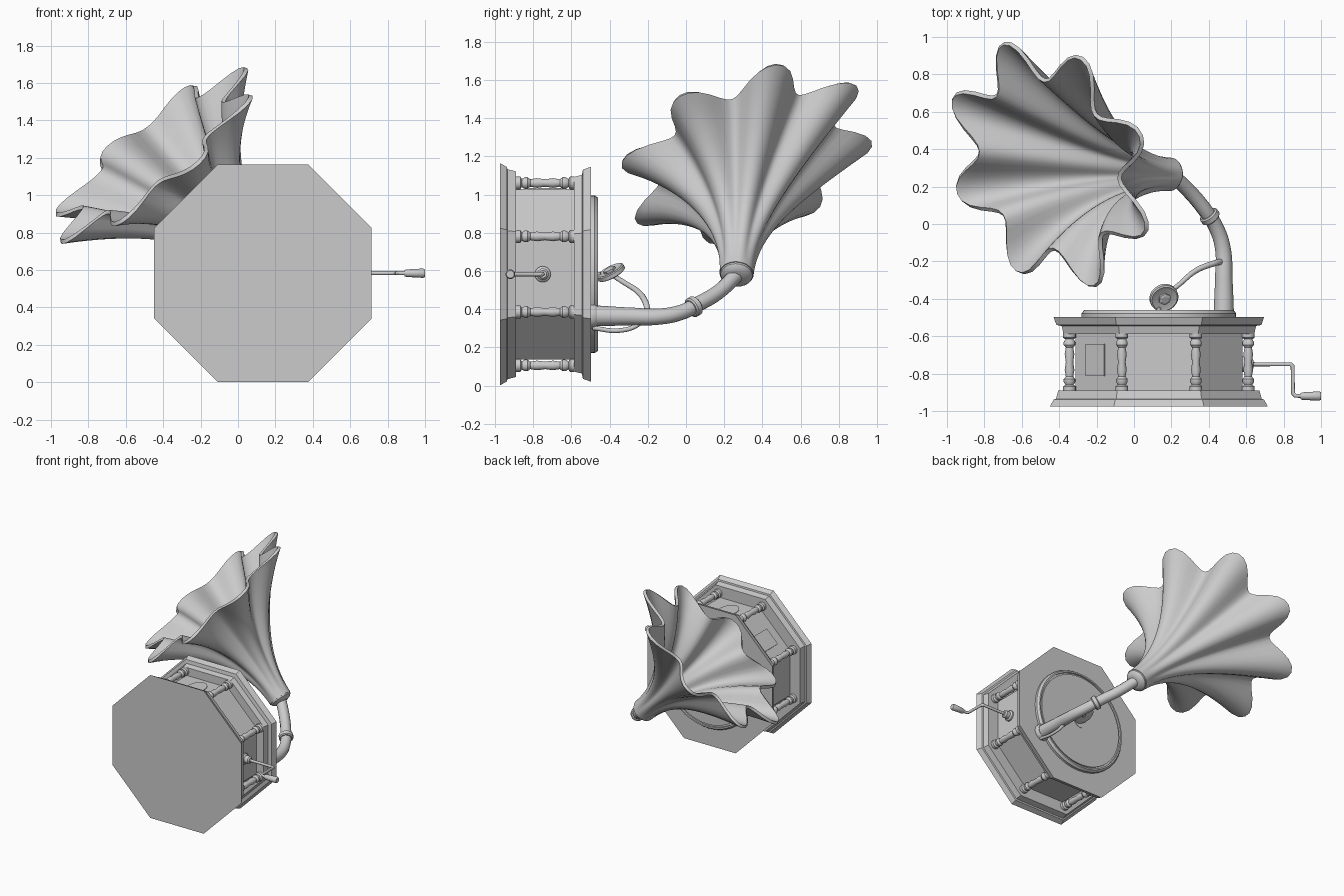
import bpy, bmesh
from math import sin, cos, pi, radians
from mathutils import Vector, Matrix

cube = bpy.data.objects.get("Cube")
if cube:
    bpy.data.objects.remove(cube, do_unlink=True)

grey = bpy.data.materials.new("plain_grey")
grey.use_nodes = True
grey.diffuse_color = (0.6, 0.6, 0.6, 1)
grey.node_tree.nodes["Principled BSDF"].inputs["Base Color"].default_value = (0.6, 0.6, 0.6, 1)

CX, CZ = 0.133, 0.583          # centre line of the cabinet, which runs along y
BACK = Vector((0, 1, 0))


def activate(ob):
    bpy.ops.object.select_all(action='DESELECT')
    ob.select_set(True)
    bpy.context.view_layer.objects.active = ob


def add_mesh(name, bm, smooth=True):
    bmesh.ops.recalc_face_normals(bm, faces=bm.faces)
    mesh = bpy.data.meshes.new(name)
    bm.to_mesh(mesh)
    bm.free()
    mesh.materials.append(grey)
    ob = bpy.data.objects.new(name, mesh)
    bpy.context.collection.objects.link(ob)
    if smooth:
        activate(ob)
        bpy.ops.object.shade_smooth_by_angle(angle=radians(35))
    return ob


def loft(bm, rings, caps=True):
    """Join rings of points with quads."""
    rows = [[bm.verts.new(p) for p in ring] for ring in rings]
    n = len(rows[0])
    for a, b in zip(rows, rows[1:]):
        for i in range(n):
            j = (i + 1) % n
            bm.faces.new((a[i], a[j], b[j], b[i]))
    if caps:
        bm.faces.new(rows[0])
        bm.faces.new(rows[-1])


def lathe(name, profile, origin, axis=BACK, sides=24, smooth=True, turn=0.0, stretch=1.0):
    """Turn (radius, distance) pairs around an axis from origin."""
    q = Vector(axis).to_track_quat('Z', 'Y')
    bm = bmesh.new()
    rings = []
    for r, h in profile:
        rings.append([Vector(origin) + q @ Vector((r * cos(turn + 2 * pi * i / sides),
                                                   r * stretch * sin(turn + 2 * pi * i / sides), h))
                      for i in range(sides)])
    loft(bm, rings)
    return add_mesh(name, bm, smooth)


def tube(name, points, radii, handle='AUTO'):
    """Round tube through points, as a mesh."""
    cu = bpy.data.curves.new(name, 'CURVE')
    cu.dimensions = '3D'
    cu.bevel_depth = 1.0
    cu.bevel_resolution = 4
    cu.resolution_u = 8
    cu.use_fill_caps = True
    sp = cu.splines.new('BEZIER')
    sp.bezier_points.add(len(points) - 1)
    for bp, p, r in zip(sp.bezier_points, points, radii):
        bp.co = p
        bp.radius = r
        bp.handle_left_type = bp.handle_right_type = handle
    cu.materials.append(grey)
    ob = bpy.data.objects.new(name, cu)
    bpy.context.collection.objects.link(ob)
    activate(ob)
    bpy.ops.object.convert(target='MESH')
    bpy.ops.object.shade_smooth_by_angle(angle=radians(40))


# Octagonal cabinet: flat-to-flat half widths along y
K = 1 / cos(pi / 8)


def octagon(name, profile):
    lathe(name, [(a * K, y) for a, y in profile], (CX, 0, CZ), sides=8, smooth=False, turn=pi / 8)


octagon("cabinet_foot", [(.582, -.975), (.562, -.938), (.55, -.935), (.538, -.89)])
octagon("cabinet_body", [(.446, -.9), (.446, -.57)])
octagon("cabinet_lid", [(.51, -.587), (.52, -.545), (.548, -.54), (.563, -.497)])

# Turned columns on the eight corners
COLUMN = [(.034, 0), (.034, .022), (.022, .03), (.031, .045), (.031, .06), (.02, .075),
          (.026, .11), (.02, .152)]
spindle = COLUMN + [(r, .304 - h) for r, h in reversed(COLUMN[:-1])]
for k in range(8):
    a = pi / 8 + k * pi / 4
    lathe(f"column_{k + 1}", spindle, (CX + .517 * cos(a), -.89, CZ + .517 * sin(a)), sides=14)

# Panel ornaments: oval on the upper face, rectangle on the next slanted face
lathe("oval_plate", [(.07, 0), (.07, .007)], (CX, -.73, CZ + .444), axis=(0, 0, 1),
      sides=32, stretch=1.5)
slant = Vector((-1, 0, 1)).normalized()
side = Vector((1, 0, 1)).normalized()
bm = bmesh.new()
bmesh.ops.create_cube(bm, size=1)
frame = Matrix((side, BACK, slant)).transposed().to_4x4()
frame.translation = Vector((CX, -.727, CZ)) + slant * .449 - side * .03
bm.transform(frame @ Matrix.Diagonal((.14, .17, .014, 1)))
add_mesh("rectangle_plate", bm, smooth=False)

# Turntable, record and spindle
lathe("turntable", [(.413, -.5), (.413, -.478), (.4, -.46), (.388, -.46), (.388, -.474)],
      (CX, 0, CZ), sides=48)
lathe("record", [(.375, -.475), (.375, -.465)], (CX, 0, CZ), sides=48)
lathe("record_label", [(.06, -.466), (.06, -.462)], (CX, 0, CZ), sides=32)
lathe("centre_pin", [(.012, -.47), (.012, -.45), (.006, -.445)], (CX, 0, CZ), sides=12)

# Crank
CRANK = (.57, -.75, CZ)
lathe("crank_collar", [(.042, 0), (.042, .02), (.03, .03), (.03, .06), (.02, .07)], CRANK, (1, 0, 0))
tube("crank_rod", [(.6, -.75, CZ), (.838, -.75, CZ), (.848, -.76, CZ), (.85, -.905, CZ),
                   (.862, -.918, CZ), (.92, -.92, CZ)], [.011] * 6, 'VECTOR')
lathe("crank_handle", [(.016, 0), (.02, .01), (.025, .1), (.02, .11)], (.89, -.92, CZ), (1, 0, 0))

# Tone arm with its mount and collar
tube("tone_arm", [(.48, -.47, .365), (.48, -.3, .362), (.475, -.13, .362), (.44, -.02, .385),
                  (.39, .06, .425), (.3, .17, .49), (.2, .265, .58)],
     [.054, .047, .042, .04, .04, .04, .04])
lathe("arm_mount", [(.066, -.5), (.066, -.48), (.056, -.465)], (.48, 0, .365))
lathe("arm_collar", [(.046, -.02), (.054, -.013), (.054, .013), (.046, .02)],
      (.405, .04, .413), (-.55, .72, .42))

# Pickup arm, brace and sound box
tube("pickup_arm", [(.47, -.2, .38), (.43, -.21, .43), (.33, -.25, .49), (.24, -.325, .54),
                    (.17, -.38, .575)], [.016, .016, .015, .013, .013])
tube("arm_brace", [(.5, -.49, .302), (.495, -.35, .288), (.48, -.25, .32), (.47, -.2, .38)], [.012] * 4)
BOX = Vector((.16, -.394, .592))
FACING = Vector((.25, -.42, .8)).normalized()
lathe("sound_box", [(.07, -.015), (.078, -.01), (.078, .01), (.07, .015), (.055, .01)], BOX, FACING)
lathe("sound_box_nut", [(.034, 0), (.034, .022), (.02, .026)], BOX, FACING, sides=6, smooth=False)
tube("needle", [BOX + Vector((0, -.03, -.02)), (.16, -.462, .565)], [.01, .004])

# Fluted horn: rings tilt from the throat direction to the mouth direction
THROAT, MOUTH = Vector((.195, .265, .585)), Vector((-.453, .316, 1.216))
start = (MOUTH - THROAT).normalized()
finish = Vector((-.615, -.276, .74)).normalized()
petal = Vector((-.495, 1.31, .085))
STEPS, SIDES = 24, 96
rings = []
for s in range(STEPS + 1):
    t = s / STEPS
    n = start.lerp(finish, t).normalized()
    u = (petal - n * petal.dot(n)).normalized()
    v = n.cross(u)
    c = THROAT.lerp(MOUTH, t)
    base = .078 + .507 * t ** 2.05
    ring = []
    for i in range(SIDES):
        a = 2 * pi * i / SIDES
        flute = (cos(8 * a) - .03 * cos(24 * a)) / .97     # slightly blunt petals
        r = base * (1 + .187 * t ** .8 * flute)
        ring.append(c + u * r * cos(a) + v * r * sin(a))
    rings.append(ring)
bm = bmesh.new()
loft(bm, rings, caps=False)
horn = add_mesh("horn", bm, smooth=False)
shell = horn.modifiers.new("wall", 'SOLIDIFY')
shell.thickness = .022
shell.offset = 0
activate(horn)
bpy.ops.object.convert(target='MESH')
bpy.ops.object.shade_smooth_by_angle(angle=radians(40))
lathe("horn_sleeve", [(.045, -.035), (.07, -.025), (.084, -.01), (.086, .005)], THROAT, start)
